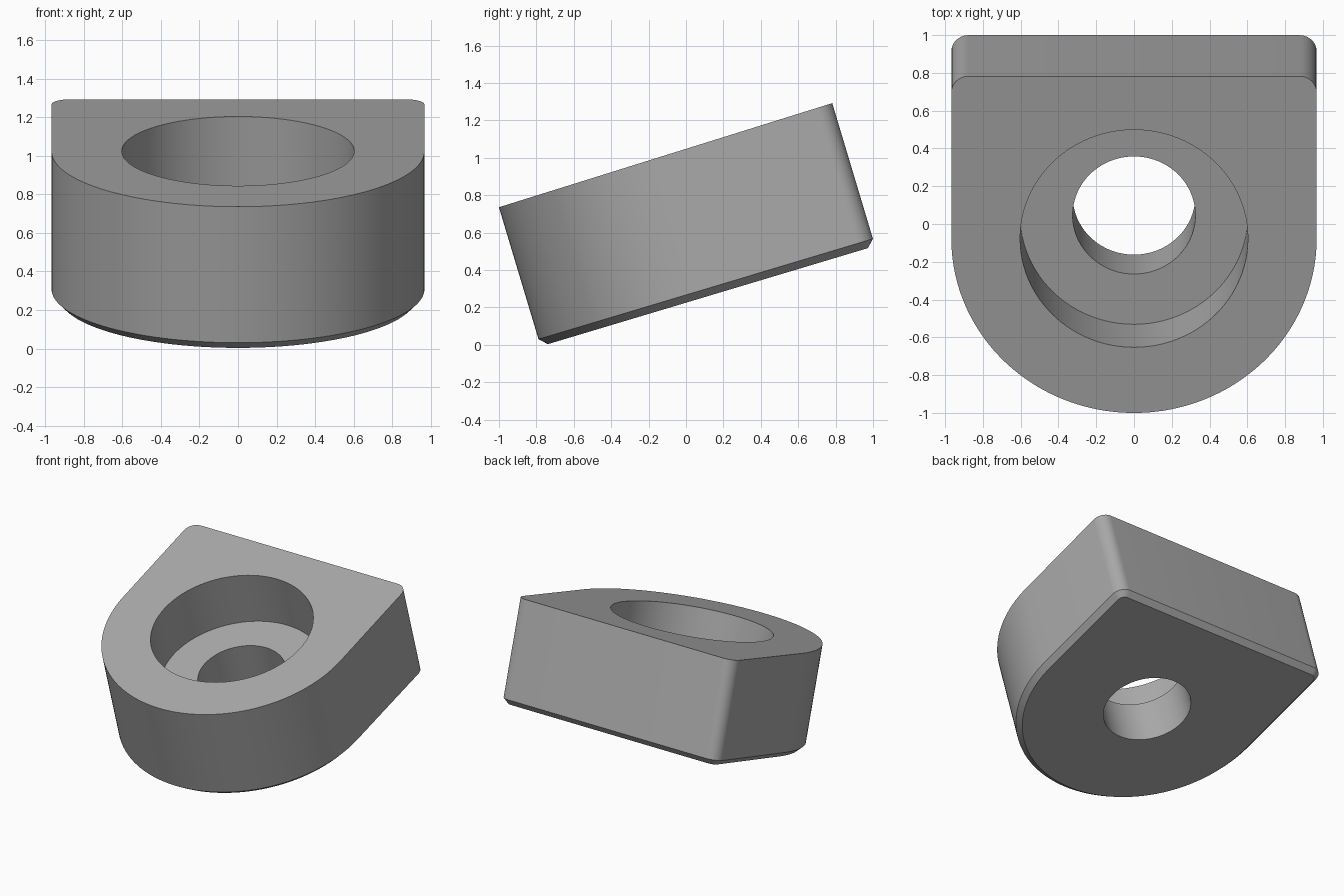
import bpy, bmesh, math
from mathutils import Matrix

cube = bpy.data.objects.get("Cube")
if cube:
    bpy.data.objects.remove(cube, do_unlink=True)

RADIUS, BACK, CORNER, CHAMFER = 0.967, 0.90, 0.09, 0.04
TILT = Matrix.Translation((0, 0.149, 0.27)) @ Matrix.Rotation(math.radians(16.7), 4, "X")

grey = bpy.data.materials.new("plain grey")
grey.use_nodes = True
colour = (0.40, 0.40, 0.40, 1)
grey.diffuse_color = colour
grey.node_tree.nodes["Principled BSDF"].inputs["Base Color"].default_value = colour


def arc(cx, cy, r, start, end, steps):
    angles = [math.radians(start + (end - start) * i / steps) for i in range(steps + 1)]
    return [(cx + r * math.cos(a), cy + r * math.sin(a)) for a in angles]


def outline(inset):
    """Round front, straight sides, square back with small rounded corners."""
    r, c = RADIUS - inset, CORNER - inset
    x, y = r - c, BACK - inset - c
    return arc(0, 0, r, 180, 360, 96) + arc(x, y, c, 0, 90, 10) + arc(-x, y, c, 90, 180, 10)


def make_object(name, bm):
    mesh = bpy.data.meshes.new(name)
    bmesh.ops.recalc_face_normals(bm, faces=bm.faces)
    bm.to_mesh(mesh)
    bm.free()
    mesh.materials.append(grey)
    obj = bpy.data.objects.new(name, mesh)
    bpy.context.collection.objects.link(obj)
    obj.matrix_world = TILT
    return obj


def make_body():
    """Chamfered underside, upright walls and a slightly sloping top."""
    bm = bmesh.new()
    layers = [(CHAMFER, lambda y: 0), (0, lambda y: CHAMFER), (0, lambda y: 0.787 + 0.0112 * y)]
    rings = [[bm.verts.new((x, y, height(y))) for x, y in outline(inset)] for inset, height in layers]
    for low, high in zip(rings, rings[1:]):
        for i in range(len(low)):
            j = (i + 1) % len(low)
            bm.faces.new((low[i], low[j], high[j], high[i]))
    bm.faces.new(rings[0][::-1])
    bm.faces.new(rings[-1])
    return make_object("bored_block", bm)


def make_cutter(name, r, bottom, top):
    bm = bmesh.new()
    bmesh.ops.create_cone(bm, cap_ends=True, segments=96, radius1=r, radius2=r, depth=top - bottom,
                          matrix=Matrix.Translation((0, 0, (bottom + top) / 2)))
    obj = make_object(name, bm)
    obj.hide_render = True
    return obj


body = make_body()
bpy.context.view_layer.objects.active = body

# Wide recess from above, then the narrow through hole
for cutter in (make_cutter("recess_cutter", 0.603, 0.357, 1.2),
               make_cutter("hole_cutter", 0.325, -0.3, 0.6)):
    cut = body.modifiers.new(cutter.name, "BOOLEAN")
    cut.operation = "DIFFERENCE"
    cut.solver = "EXACT"
    cut.object = cutter
    bpy.ops.object.modifier_apply(modifier=cut.name)
    bpy.data.objects.remove(cutter, do_unlink=True)

bpy.ops.object.select_all(action="DESELECT")
body.select_set(True)
bpy.ops.object.shade_smooth_by_angle(angle=math.radians(30))
